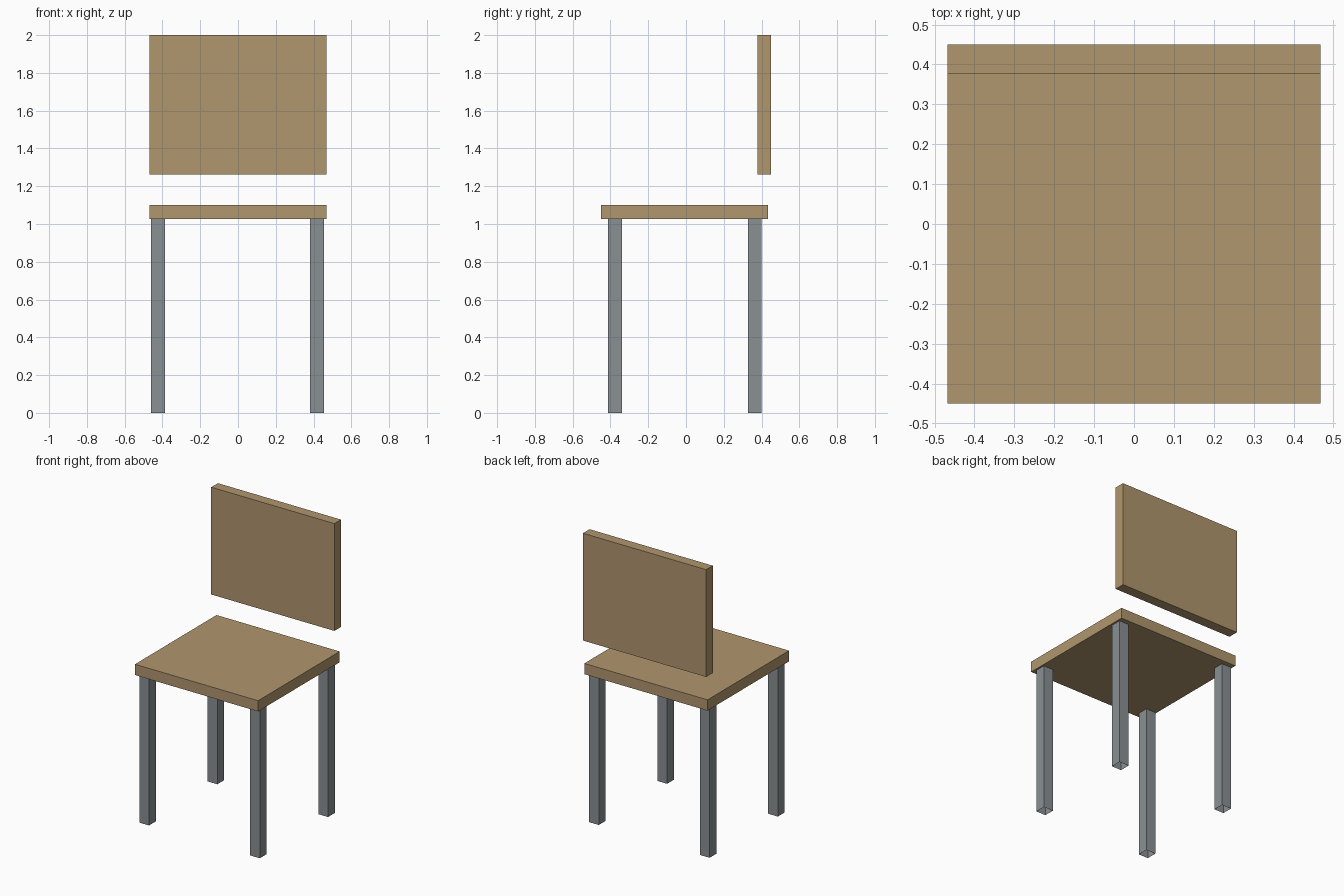
import bpy
import bmesh

cube = bpy.data.objects.get("Cube")
if cube:
    bpy.data.objects.remove(cube, do_unlink=True)


def make_material(name, rgb):
    mat = bpy.data.materials.new(name)
    mat.use_nodes = True
    color = (*rgb, 1.0)
    mat.diffuse_color = color
    mat.node_tree.nodes["Principled BSDF"].inputs["Base Color"].default_value = color
    return mat


def make_box(name, low, high, mat, open_ends=False):
    """Box between two corners; open_ends leaves a hollow tube."""
    bm = bmesh.new()
    bmesh.ops.create_cube(bm, size=1.0)
    for v in bm.verts:
        v.co = [(a + b) / 2 + c * (b - a) for a, b, c in zip(low, high, v.co)]
    if open_ends:
        bm.normal_update()
        ends = [f for f in bm.faces if abs(f.normal.z) > 0.5]
        bmesh.ops.delete(bm, geom=ends, context="FACES_ONLY")
    mesh = bpy.data.meshes.new(name)
    bm.to_mesh(mesh)
    bm.free()
    mesh.materials.append(mat)
    obj = bpy.data.objects.new(name, mesh)
    bpy.context.collection.objects.link(obj)
    return obj


wood = make_material("light wood", (0.434, 0.305, 0.156))
metal = make_material("grey metal", (0.254, 0.279, 0.292))

half_width = 0.468
seat_bottom = 1.026
leg_size = 0.073

# Seat and floating backrest
make_box("seat", (-half_width, -0.45, seat_bottom), (half_width, 0.435, 1.1), wood)
make_box("backrest", (-half_width, 0.378, 1.263), (half_width, 0.45, 2.0), wood)

# Four hollow square legs
for side, x in (("right", -0.46), ("left", 0.382)):
    for end, y in (("front", -0.413), ("back", 0.328)):
        make_box(f"{end}_{side}_leg", (x, y, 0),
                 (x + leg_size, y + leg_size, seat_bottom), metal, open_ends=True)
